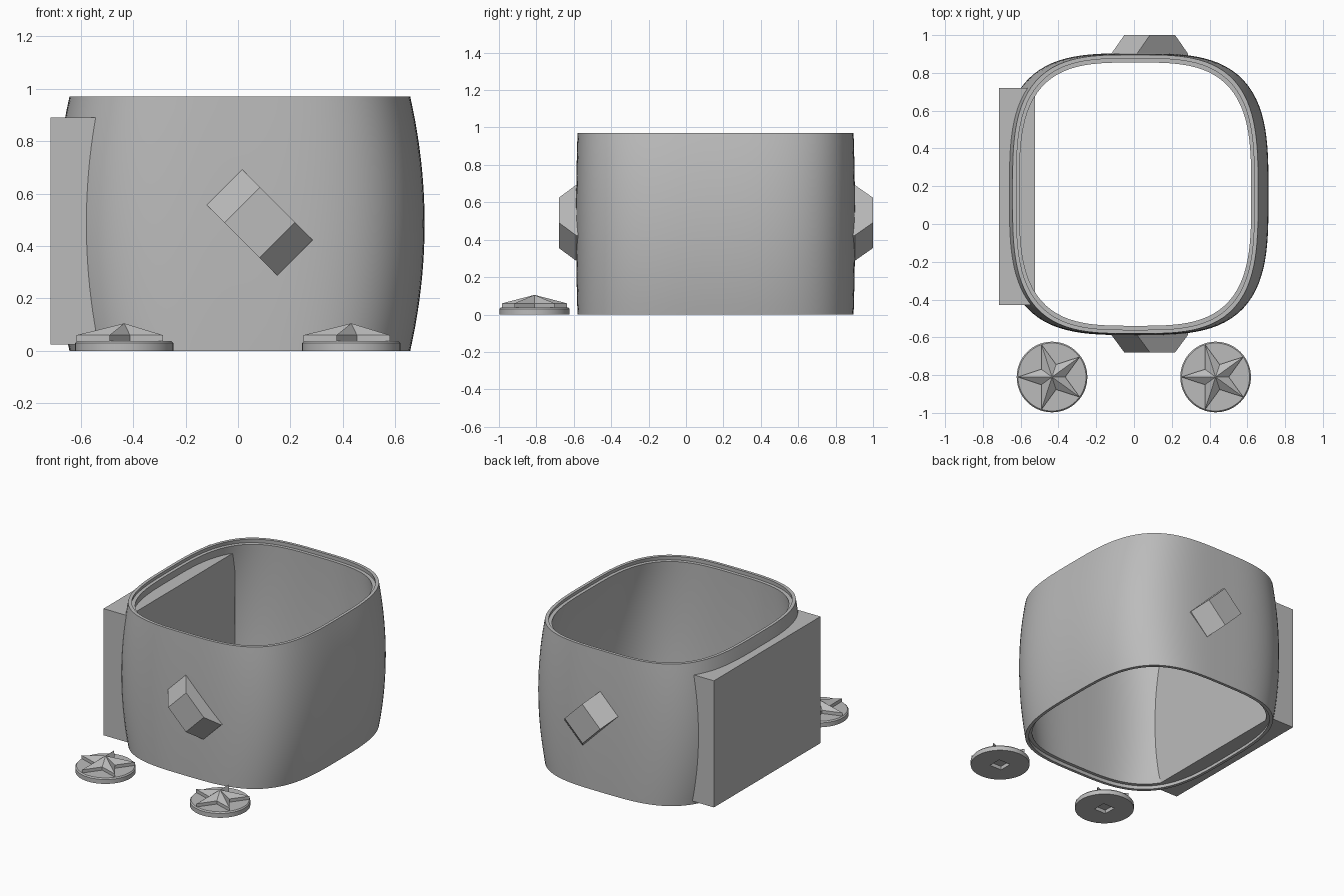
import bpy
import bmesh
from math import sin, cos, pi, radians
from mathutils import Matrix, Vector

old = bpy.data.objects.get("Cube")
if old:
    bpy.data.objects.remove(old, do_unlink=True)

grey = bpy.data.materials.new("plain_grey")
grey.use_nodes = True
colour = (0.5, 0.5, 0.5, 1)
grey.diffuse_color = colour
grey.node_tree.nodes["Principled BSDF"].inputs["Base Color"].default_value = colour


def make(name, bm, smooth=False):
    bmesh.ops.recalc_face_normals(bm, faces=bm.faces)
    mesh = bpy.data.meshes.new(name)
    bm.to_mesh(mesh)
    bm.free()
    mesh.materials.append(grey)
    obj = bpy.data.objects.new(name, mesh)
    bpy.context.collection.objects.link(obj)
    if smooth:
        bpy.ops.object.select_all(action="DESELECT")
        obj.select_set(True)
        bpy.context.view_layer.objects.active = obj
        bpy.ops.object.shade_smooth_by_angle(angle=radians(30))
    return obj


def bridge(bm, a, b):
    n = len(a)
    for i in range(n):
        j = (i + 1) % n
        bm.faces.new((a[i], a[j], b[j], b[i]))


def box(bm, low, high):
    low, high = Vector(low), Vector(high)
    m = Matrix.Translation((low + high) / 2) @ Matrix.Diagonal((*(high - low), 1))
    bmesh.ops.create_cube(bm, size=1, matrix=m)


# Open barrel-sided shell with a rounded square plan and a stepped rim
HEIGHT, POWER, SEGMENTS, LEVELS = 0.97, 3.3, 128, 20


def shell_ring(bm, inset, z):
    bulge = 1 - (2 * z / HEIGHT - 1) ** 2
    half_x = 0.65 + 0.055 * bulge - inset
    half_y = 0.738 + 0.008 * bulge - inset
    ring = []
    for i in range(SEGMENTS):
        c, s = cos(2 * pi * i / SEGMENTS), sin(2 * pi * i / SEGMENTS)
        r = (abs(c) ** POWER + abs(s) ** POWER) ** (-1 / POWER)
        ring.append(bm.verts.new((0.007 + half_x * r * c, 0.158 + half_y * r * s, z)))
    return ring


STEP, LIP, WALL = 0.025, 0.02, 0.042
outer = [(0, HEIGHT * i / LEVELS) for i in range(LEVELS + 1)]
inner = [(WALL, STEP + (HEIGHT - 2 * STEP) * i / LEVELS) for i in range(LEVELS, -1, -1)]
profile = outer + [(LIP, HEIGHT), (LIP, HEIGHT - STEP)] + inner + [(LIP, STEP), (LIP, 0)]
bm = bmesh.new()
rings = [shell_ring(bm, *p) for p in profile]
for k, ring in enumerate(rings):
    bridge(bm, ring, rings[(k + 1) % len(rings)])
make("shell", bm, True)

# Block set through the right side wall
bm = bmesh.new()
box(bm, (-0.715, -0.43, 0.025), (-0.525, 0.72, 0.89))
make("side_block", bm)

# Slanted wedge lugs on the front and back
for name, side, wall_y, tip_y in (("front_lug", -1, -0.56, -0.68), ("back_lug", 1, 0.875, 1.0)):
    bm = bmesh.new()
    along, across = Vector((1, 0, -1)).normalized(), Vector((1, 0, 1)).normalized()
    loops = []
    for half, y in ((0.19, wall_y), (0.19, wall_y - side * -0.028), (0.094, tip_y)):
        mid = Vector((0.083, y, 0.49))
        loops.append([bm.verts.new(mid + along * half * a + across * 0.096 * b)
                      for a, b in ((-1, -1), (1, -1), (1, 1), (-1, 1))])
    bridge(bm, loops[0], loops[1])
    bridge(bm, loops[1], loops[2])
    bm.faces.new(loops[0])
    bm.faces.new(loops[2])
    make(name, bm)

# Round feet, each with a square socket below and a faceted star on top
for label, x in (("right", -0.434), ("left", 0.432)):
    place = Matrix.Translation((x, -0.81, 0))

    bm = bmesh.new()
    socket = [bm.verts.new((0.045 * a, 0.045 * b, 0.025))
              for a, b in ((1, 1), (-1, 1), (-1, -1), (1, -1))]
    mouth = [bm.verts.new((v.co.x, v.co.y, 0)) for v in socket]
    bm.faces.new(socket)
    bridge(bm, socket, mouth)
    disc = []
    for r, z in ((0.187, 0), (0.187, 0.03), (0.18, 0.038)):
        disc.append([bm.verts.new((r * cos(2 * pi * i / 64 + pi / 4),
                                   r * sin(2 * pi * i / 64 + pi / 4), z)) for i in range(64)])
    bridge(bm, disc[0], disc[1])
    bridge(bm, disc[1], disc[2])
    bm.faces.new(disc[2])
    # flat underside around the socket
    for q in range(4):
        arc = [disc[0][(q * 16 + i) % 64] for i in range(17)]
        bm.faces.new(arc + [mouth[(q + 1) % 4], mouth[q]])
    bmesh.ops.transform(bm, matrix=place, verts=bm.verts)
    make(label + "_disc", bm, True)

    bm = bmesh.new()
    star = []
    for z in (0.032, 0.06):
        star.append([bm.verts.new(((0.07 if i % 2 else 0.182) * cos(pi + i * pi / 5),
                                   (0.07 if i % 2 else 0.182) * sin(pi + i * pi / 5), z))
                     for i in range(10)])
    bridge(bm, star[0], star[1])
    bm.faces.new(star[0])
    peak = bm.verts.new((0, 0, 0.105))
    for i in range(10):
        bm.faces.new((star[1][i], star[1][(i + 1) % 10], peak))
    bmesh.ops.transform(bm, matrix=place, verts=bm.verts)
    make(label + "_star", bm)
